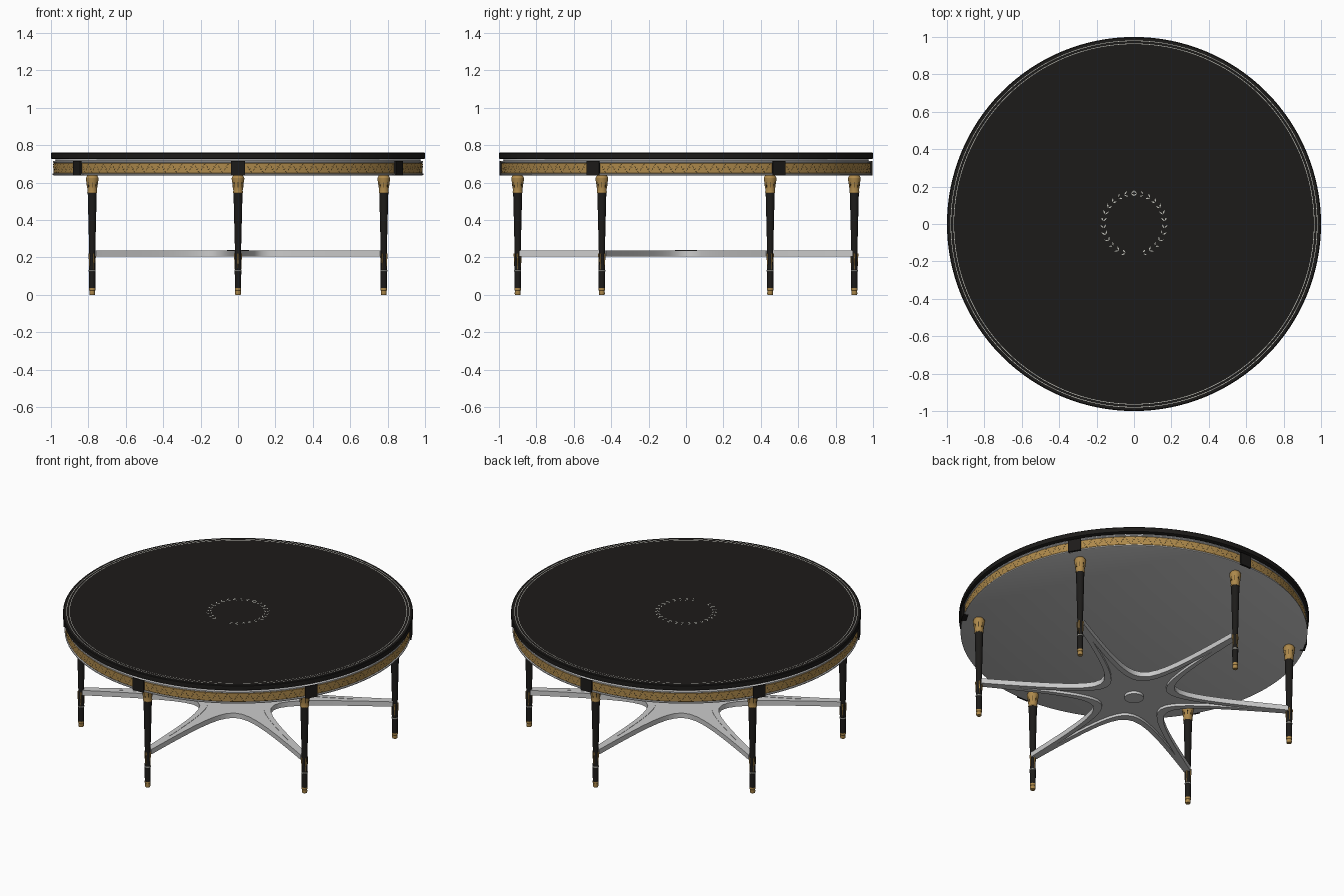
import bpy, bmesh, math
from mathutils import Matrix, Vector

if "Cube" in bpy.data.objects:
    bpy.data.objects.remove(bpy.data.objects["Cube"])


def material(name, rgb):
    m = bpy.data.materials.new(name)
    m.diffuse_color = (*rgb, 1)
    m.use_nodes = True
    m.node_tree.nodes["Principled BSDF"].inputs["Base Color"].default_value = m.diffuse_color
    return m


BLACK = material("black_lacquer", (0.012, 0.011, 0.010))
GOLD = material("gilt", (0.42, 0.25, 0.07))
DARK = material("dark_ornament", (0.07, 0.045, 0.015))
SILVER = material("silver_inlay", (0.55, 0.55, 0.50))


def finish(name, bm, mat=None, normals=True):
    bmesh.ops.remove_doubles(bm, verts=bm.verts, dist=1e-5)
    if normals:
        bmesh.ops.recalc_face_normals(bm, faces=bm.faces)
    me = bpy.data.meshes.new(name)
    bm.to_mesh(me)
    bm.free()
    ob = bpy.data.objects.new(name, me)
    bpy.context.collection.objects.link(ob)
    if mat:
        me.materials.append(mat)
    return ob


def lathe(name, profile, mat=None, n=96, at=(0, 0)):
    bm = bmesh.new()
    rings = [[bm.verts.new((at[0] + r * math.cos(2 * math.pi * i / n),
                            at[1] + r * math.sin(2 * math.pi * i / n), z))
              for i in range(n)] for r, z in profile]
    for a, b in zip(rings, rings[1:]):
        for i in range(n):
            j = (i + 1) % n
            bm.faces.new((a[i], a[j], b[j], b[i]))
    return finish(name, bm, mat)


def box(name, size, matrix, mat=None):
    bm = bmesh.new()
    bmesh.ops.create_cube(bm, size=1, matrix=matrix @ Matrix.Diagonal((*size, 1)))
    return finish(name, bm, mat)


def rot(a):
    return Matrix.Rotation(a, 4, 'Z')


# Round top with two thin inlaid rings
lathe("table_top", [(0, .725), (.992, .725), (1, .729), (1, .756), (.996, .76), (0, .76)], BLACK, 128)
for k, r in enumerate((.962, .978)):
    lathe(f"top_inlay_ring_{k}", [(r, .7602), (r + .003, .7606)], SILVER, 128)

# Laurel wreath inlay: two branches rising from the gap at the front
bm = bmesh.new()
for side in (-1, 1):
    for i in range(13):
        a = math.radians(-90 + side * (16 + i * 13.2))
        stem = Vector((.163 * math.cos(a), .163 * math.sin(a), .761))
        heading = a + side * math.pi / 2
        for spread in (-.65, .65):
            d = Vector((math.cos(heading + spread), math.sin(heading + spread), 0))
            p = Vector((-d.y, d.x, 0)) * .0035
            vs = [stem, stem + d * .013 - p, stem + d * .026, stem + d * .013 + p]
            bm.faces.new([bm.verts.new(v) for v in vs])
finish("wreath_inlay", bm, SILVER)

# Apron: grey body with mouldings, gilt band, dark foliage, black blocks
lathe("apron_body", [(0, .638), (.984, .638), (.991, .641), (.991, .647), (.984, .650), (.984, .704),
                     (.989, .707), (.989, .714), (.976, .717), (.976, .7255), (0, .7255)], None, 128)
lathe("apron_gilt_band", [(.9845, .649), (.987, .652), (.987, .702), (.9845, .705)], GOLD, 128)

bm = bmesh.new()


def on_band(a, z):
    return bm.verts.new((.9885 * math.cos(a), .9885 * math.sin(a), z))


for k in range(6):
    for i in range(30):
        a = math.radians(60 * k - 30 + 3.6 + i * 1.82)
        s = 1 if i % 2 else -1
        zc = .677 + s * .006
        # stem segment and two leaves
        for da, dz, tilt in ((0, 0, -.5 * s), (.008, .013 * s, .6 * s), (-.008, -.012 * s, 1.1 * s)):
            c, t = math.cos(tilt), math.sin(tilt)
            pts = [(-.010, 0), (0, -.0028), (.010, 0), (0, .0028)]
            bm.faces.new([on_band(a + da + u * c - w * t, zc + dz + u * t + w * c) for u, w in pts])
finish("apron_foliage", bm, DARK)

# Six turned legs, each below a black block
for k in range(6):
    a = math.radians(30 + 60 * k)
    x, y = .9 * math.cos(a), .9 * math.sin(a)
    box(f"apron_block_{k}", (.03, .076, .076), rot(a) @ Matrix.Translation((.982, 0, .676)), BLACK)
    lathe(f"leg_foot_{k}", [(0, 0), (.014, 0), (.016, .006), (.015, .022), (.017, .025), (.017, .036), (0, .036)],
          GOLD, 20, (x, y))
    lathe(f"leg_shaft_{k}", [(0, .034), (.0165, .034), (.0175, .12), (.0155, .20), (.0165, .24),
                             (.024, .54), (.024, .55), (0, .55)], BLACK, 20, (x, y))
    lathe(f"leg_band_{k}", [(.017, .124), (.0188, .126), (.0188, .131), (.017, .133)], SILVER, 20, (x, y))
    lathe(f"leg_capital_{k}", [(0, .543), (.025, .543), (.027, .549), (.025, .556), (.028, .585), (.033, .612),
                               (.034, .624), (.029, .634), (.024, .640), (0, .640)], GOLD, 20, (x, y))
    # gilt leaves around the stretcher joint
    for q in range(4):
        bm = bmesh.new()
        m = Matrix.Translation((x, y, .178)) @ rot(a + q * math.pi / 2) @ Matrix.Translation((.0165, 0, 0))
        bmesh.ops.create_cone(bm, cap_ends=True, segments=6, radius1=.001, radius2=.006, depth=.085, matrix=m)
        finish(f"leg_leaf_{k}_{q}", bm, GOLD)
    # dark carving on the capital
    bm = bmesh.new()
    for q in range(8):
        m = Matrix.Translation((x, y, .588)) @ rot(q * math.pi / 4) @ Matrix.Translation((.0275, 0, 0))
        bmesh.ops.create_cube(bm, size=1, matrix=m @ Matrix.Rotation(.11, 4, 'Y') @ Matrix.Diagonal((.004, .004, .03, 1)))
    finish(f"capital_carving_{k}", bm, DARK)


# Star stretcher: concave arcs running from leg to leg
def star(shift, vmax, steps=20):
    pts = []
    for k in range(6):
        m = rot(math.radians(60 * k))
        for i in range(steps + 1):
            t = 2 * i / steps - 1
            v = vmax * t
            pts.append(m @ Vector((math.sqrt(.0625 + 3 * v * v) - shift, v, 0)))
    return pts


outer, inner = star(0, .427), star(.05, .345)
Z0, Z1 = .205, .236
bm = bmesh.new()
loops = [[bm.verts.new((p.x, p.y, z)) for p in pts]
         for pts, z in ((outer, Z0), (outer, Z1), (inner, Z1), (inner, Z0))]
n = len(outer)
for a, b in zip(loops, loops[1:] + loops[:1]):
    for i in range(n):
        j = (i + 1) % n
        bm.faces.new((a[i], a[j], b[j], b[i]))
finish("stretcher_rails", bm)

bm = bmesh.new()
for z in (.221, .234):
    c = bm.verts.new((0, 0, z))
    ring = [bm.verts.new((p.x, p.y, z)) for p in inner]
    for i in range(n):
        tri = (c, ring[i], ring[(i + 1) % n])
        bm.faces.new(tri if z > .23 else tri[::-1])
finish("stretcher_panel", bm, normals=False)

# Hub with black cap at the middle of the stretcher
lathe("stretcher_hub", [(0, .205), (.055, .205), (.055, .236), (0, .236)], None, 40)
lathe("stretcher_cap", [(0, .236), (.058, .236), (.058, .239), (0, .239)], BLACK, 40)

# Smooth rounded parts, keep edges crisp
bpy.ops.object.select_all(action='SELECT')
bpy.context.view_layer.objects.active = bpy.data.objects["table_top"]
bpy.ops.object.shade_smooth_by_angle(angle=math.radians(30))
